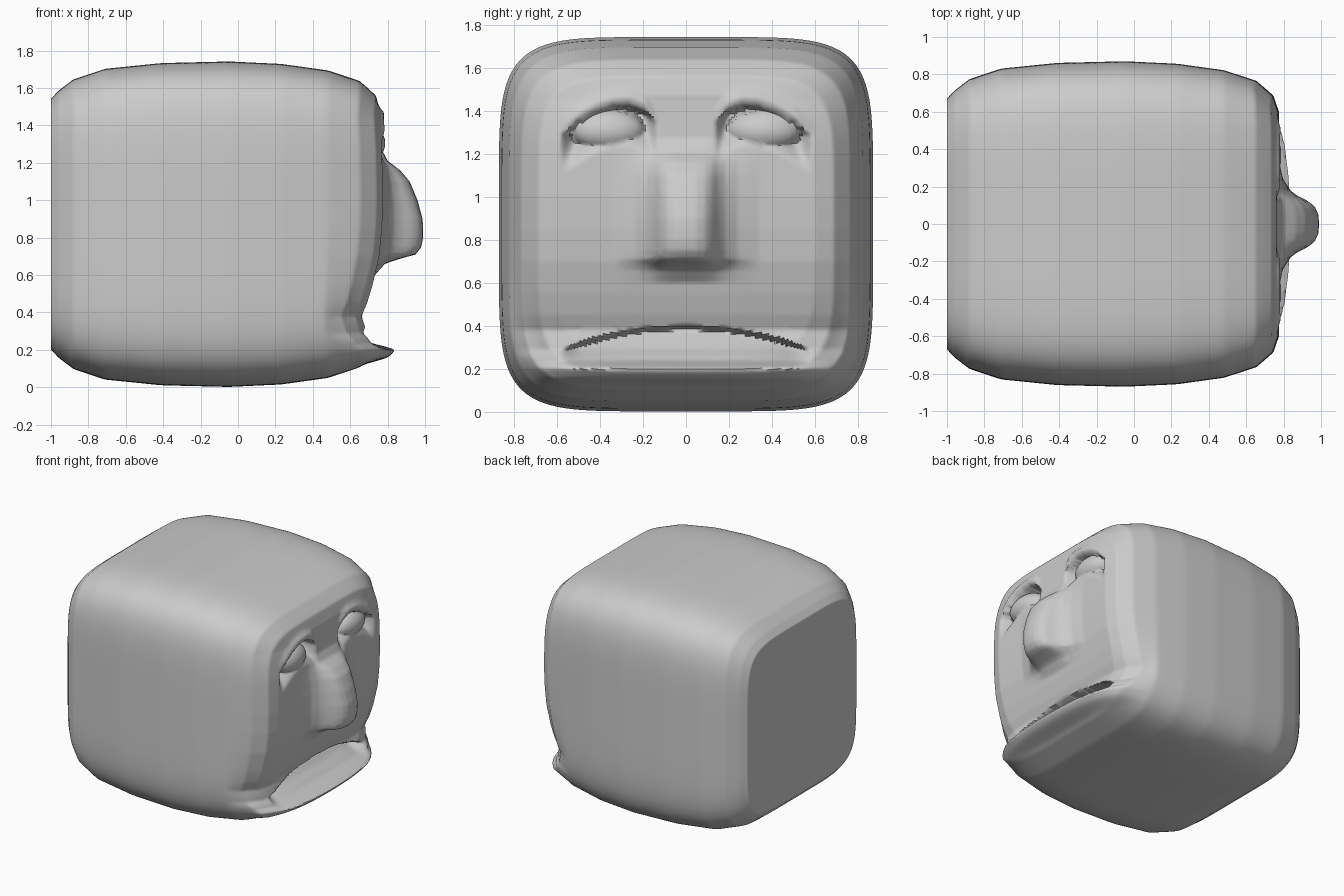
import bpy
import bmesh
from math import exp

cube = bpy.data.objects.get("Cube")
if cube:
    bpy.data.objects.remove(cube, do_unlink=True)


def interp(table, t):
    """Piecewise linear lookup in a list of (key, value) pairs."""
    if t <= table[0][0]:
        return table[0][1]
    for (a, fa), (b, fb) in zip(table, table[1:]):
        if t <= b:
            return fa + (fb - fa) * (t - a) / (b - a)
    return table[-1][1]


def smooth(a, b, t):
    t = min(max((t - a) / (b - a), 0), 1)
    return t * t * (3 - 2 * t)


HALF = 0.87
MID_Z = 0.872
CUTS = 95

# Half-size of the head from its back to its face: (x, scale)
BODY = [(-1, 0.77), (-0.96, 0.82), (-0.88, 0.89), (-0.71, 0.955), (-0.41, 0.99),
        (-0.05, 1), (0.23, 0.985), (0.48, 0.945), (0.65, 0.88), (0.74, 0.79), (0.77, 0.69)]
# Fore and aft sway of the whole face: (z, offset)
FACE = [(0.2, 0), (0.25, -0.035), (0.29, -0.08), (0.38, -0.11), (0.45, -0.08), (0.55, -0.05),
        (0.7, -0.015), (0.85, 0), (1, 0.005), (1.25, 0), (1.45, -0.01), (1.6, 0)]
# Nose ridge height and cross-section
NOSE_Z = [(0.6, 0), (0.66, 0.04), (0.69, 0.12), (0.71, 0.195), (0.75, 0.22), (0.8, 0.225),
          (0.9, 0.215), (1, 0.185), (1.1, 0.145), (1.16, 0.095), (1.21, 0.03), (1.27, 0)]
NOSE_Y = [(0, 1), (0.05, 0.98), (0.09, 0.9), (0.12, 0.75), (0.15, 0.48), (0.18, 0.3),
          (0.24, 0.12), (0.34, 0)]
# Upper eyelid arc: (y, z)
LID = [(0.15, 1.36), (0.19, 1.4), (0.26, 1.425), (0.34, 1.42), (0.42, 1.395),
       (0.5, 1.35), (0.56, 1.3)]


def face_offset(y, z):
    """Relief of nose, eyes, mouth and chin over the plain face."""
    y = abs(y)
    relief = interp(FACE, z) + interp(NOSE_Z, z) * interp(NOSE_Y, y)

    # Eye socket cut back under the lid, with the eyeball swelling out of it
    drop = interp(LID, y) - z
    span = smooth(0.13, 0.2, y) * (1 - smooth(0.5, 0.59, y))
    socket = -0.12 * span * smooth(0, 0.02, drop) * (1 - smooth(0.03, 0.2, drop))
    ball = 1 - ((y - 0.365) / 0.17) ** 2 - ((z - 1.31) / 0.1) ** 2
    if ball > 0:
        socket = max(socket, -0.08 + 0.1 * ball ** 0.5)
    relief += socket
    # Brow ridge above the lid
    relief += 0.02 * span * exp(-((drop + 0.035) / 0.03) ** 2)

    # Mouth: a step back under the upper lip, sloping out to the lower lip
    arc = 0.4 - 0.32 * y * y
    drop = arc - z
    if drop > 0 and y < 0.6:
        slope = max(0, 1 - drop / (arc - 0.2))
        relief -= 0.13 * slope * smooth(0, 0.018, drop) * (1 - smooth(0.48, 0.59, y))

    # Thin protruding rim of the lower lip
    rim = smooth(0.11, 0.165, z) * (1 - smooth(0.2, 0.245, z))
    relief += rim * max(0, 0.09 - 0.15 * y * y) * (1 - smooth(0.66, 0.74, y))
    return relief


# Head: a fine cube lofted into a soft block, then sculpted at the face
bm = bmesh.new()
bmesh.ops.create_cube(bm, size=2)
bmesh.ops.subdivide_edges(bm, edges=bm.edges[:], cuts=CUTS, use_grid_fill=True)
for vert in bm.verts:
    u, v, w = vert.co
    station = (u + 1) / 2 * (len(BODY) - 1)
    index = min(int(station), len(BODY) - 2)
    part = station - index
    (x0, s0), (x1, s1) = BODY[index], BODY[index + 1]
    x, scale = x0 + (x1 - x0) * part, s0 + (s1 - s0) * part
    # Round the square section
    reach = max(abs(v), abs(w))
    norm = (abs(v) ** 5.5 + abs(w) ** 5.5) ** (1 / 5.5)
    grow = reach / norm * scale * HALF if norm else 0
    y, z = v * grow, MID_Z + w * grow
    x += face_offset(y, z) * smooth(0.4, 0.72, x)
    vert.co = (x, y, z)
bmesh.ops.recalc_face_normals(bm, faces=bm.faces[:])
mesh = bpy.data.meshes.new("block_head")
bm.to_mesh(mesh)
bm.free()
head = bpy.data.objects.new("block_head", mesh)
bpy.context.collection.objects.link(head)

# Plain grey stone
stone = bpy.data.materials.new("grey")
stone.use_nodes = True
grey = (0.6, 0.6, 0.6, 1)
stone.diffuse_color = grey
stone.node_tree.nodes["Principled BSDF"].inputs["Base Color"].default_value = grey
mesh.materials.append(stone)

bpy.context.view_layer.objects.active = head
head.select_set(True)
bpy.ops.object.shade_smooth_by_angle(angle=0.9)
